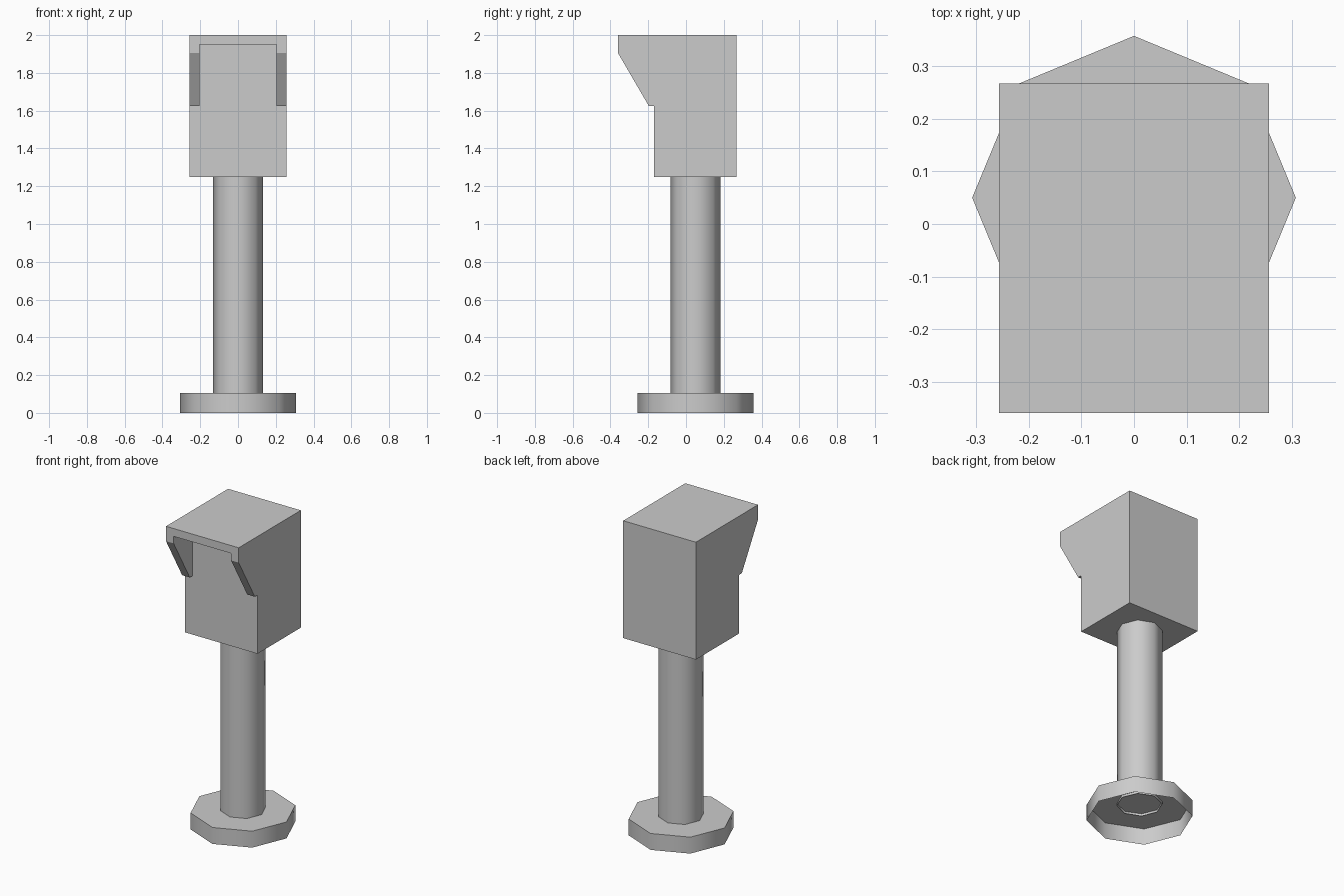
import bpy, bmesh, math
from mathutils import Matrix

if "Cube" in bpy.data.objects:
    bpy.data.objects.remove(bpy.data.objects["Cube"])

AXIS_Y = 0.05  # post and foot sit slightly behind centre


def add_object(name, bm):
    bmesh.ops.recalc_face_normals(bm, faces=bm.faces[:])
    mesh = bpy.data.meshes.new(name)
    bm.to_mesh(mesh)
    bm.free()
    obj = bpy.data.objects.new(name, mesh)
    bpy.context.collection.objects.link(obj)
    return obj


def octagon_tube(name, radius, z0, z1, cap_top):
    """Eight-sided smooth shell, open below, optionally capped on top."""
    bm = bmesh.new()
    ring = [bm.verts.new((radius * math.cos(i * math.pi / 4),
                          AXIS_Y + radius * math.sin(i * math.pi / 4), z0)) for i in range(8)]
    top = [bm.verts.new((v.co.x, v.co.y, z1)) for v in ring]
    for i in range(8):
        j = (i + 1) % 8
        f = bm.faces.new((ring[i], ring[j], top[j], top[i]))
        f.smooth = True
        f.normal_update()
    if cap_top:
        bm.faces.new(top)
        for i in range(8):
            bm.edges.get((top[i], top[(i + 1) % 8])).smooth = False
    obj = add_object(name, bm)
    # make sure the open shells face outwards
    p = obj.data.polygons[0]
    if p.normal.x * p.center.x + p.normal.y * (p.center.y - AXIS_Y) < 0:
        obj.data.flip_normals()
    return obj


# Foot and post
octagon_tube("foot", 0.308, 0.0, 0.105, True)
octagon_tube("post", 0.132, 0.09, 1.25, False)

# Head: side profile extruded across the width
profile = [(0.267, 1.25), (0.267, 2.0), (-0.36, 2.0), (-0.36, 1.905),
           (-0.197, 1.625), (-0.17, 1.625), (-0.17, 1.25)]
HALF = 0.257
bm = bmesh.new()
side = bm.faces.new([bm.verts.new((-HALF, y, z)) for y, z in profile])
grown = bmesh.ops.extrude_face_region(bm, geom=[side], use_keep_orig=True)
bmesh.ops.translate(bm, vec=(2 * HALF, 0, 0),
                    verts=[v for v in grown["geom"] if isinstance(v, bmesh.types.BMVert)])
head = add_object("head", bm)

# Recess under the hood, between the two cheek plates
bm = bmesh.new()
bmesh.ops.create_cube(bm, size=1, matrix=Matrix.Translation((0, -0.335, 1.725))
                      @ Matrix.Diagonal((0.406, 0.33, 0.45, 1)))
cutter = add_object("recess_cutter", bm)
cutter.hide_render = True
cutter.display_type = 'WIRE'
cut = head.modifiers.new("recess", 'BOOLEAN')
cut.operation = 'DIFFERENCE'
cut.solver = 'EXACT'
cut.object = cutter
